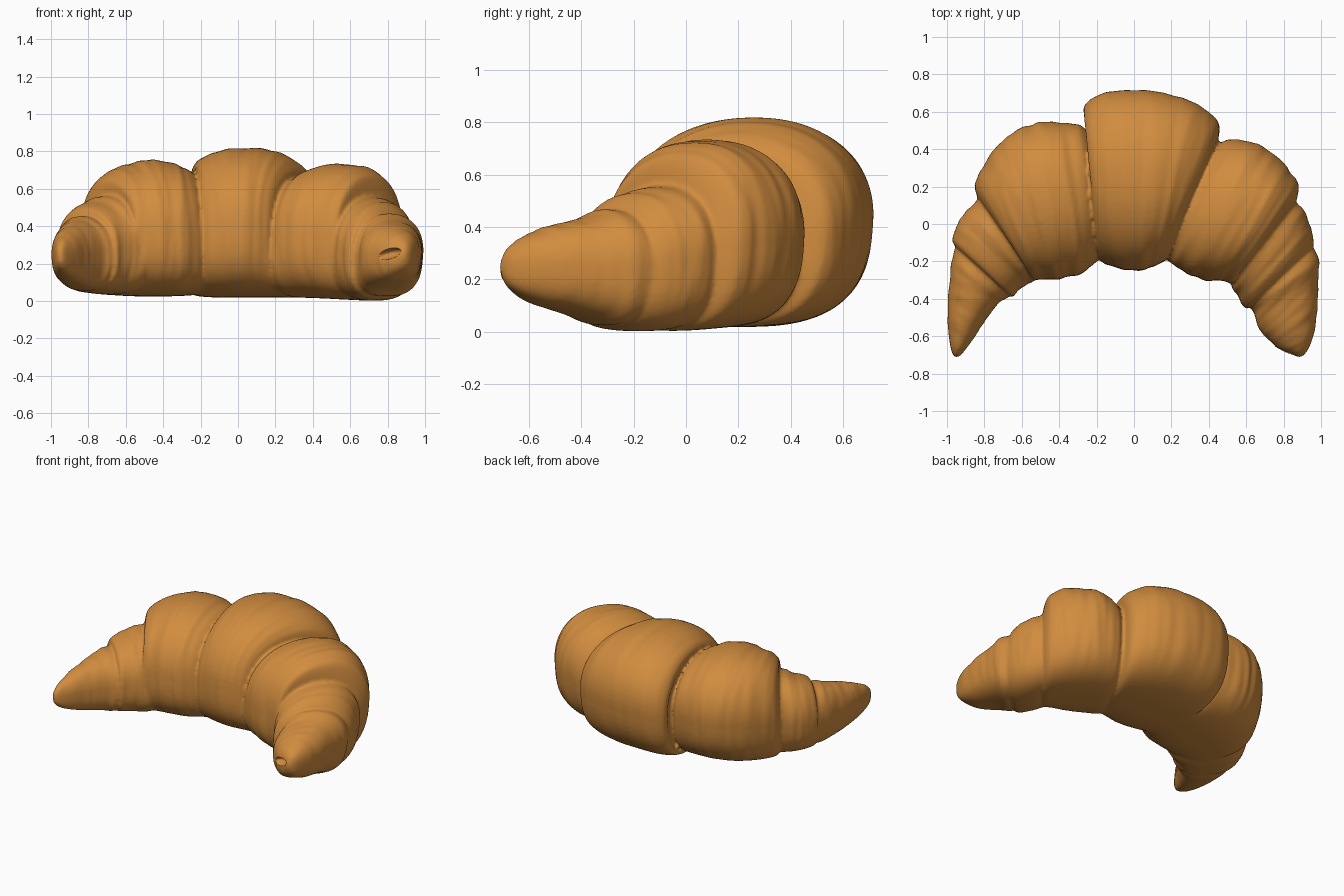
import bpy, bmesh, math
from mathutils import Vector, noise

crust = bpy.data.materials.new("golden_crust")
crust.diffuse_color = (0.64, 0.265, 0.05, 1)

N = 72       # points round each section
STEPS = 10   # rings between stations
parts = []


def catmull(a, b, c, d, t):
    return [0.5 * (2 * q + (r - p) * t + (2 * p - 5 * q + 4 * r - s) * t * t
                   + (3 * q - p - 3 * r + s) * t ** 3)
            for p, q, r, s in zip(a, b, c, d)]


def power(v, e):
    return math.copysign(abs(v) ** e, v)


def section(st, s, seed, wrinkle):
    """Flat-bottomed dough section between an inner and an outer plan point."""
    ix, iy, ox, oy, zt, zb = st
    ring = []
    for k in range(N):
        a = 2 * math.pi * k / N
        c, n = math.cos(a), math.sin(a)
        e = 0.92 if n > 0 else 0.72
        u, v = power(c, e), power(n, e)
        u = (u + 0.05 * v) / 1.002
        # folds running round the roll, fading out underneath
        fade = min(1, max(0, (n + 0.9) / 0.7))
        f = noise.noise(Vector((s * 1.6 + seed, 0.7 * c, 0.7 * n)))
        f += 0.5 * noise.noise(Vector((s * 3.5 + seed, 1.1 * c, 1.1 * n + 5)))
        g = 1 + wrinkle * fade * f
        h = 0.5 + 0.5 * u * g
        z = (zt + zb) / 2 + (zt - zb) / 2 * v * g
        ring.append((ix + (ox - ix) * h, iy + (oy - iy) * h, z))
    return ring


def roll(name, stations, seed, wrinkle):
    """Sweep sections through stations (inner x, y, outer x, y, top z, bottom z)."""
    p = [stations[0]] + stations + [stations[-1]]
    rings = []
    for i in range(len(stations) - 1):
        for j in range(STEPS):
            t = j / STEPS
            rings.append(section(catmull(*p[i:i + 4], t), i + t, seed, wrinkle))
    rings.append(section(stations[-1], len(stations) - 1, seed, wrinkle))
    bm = bmesh.new()
    loops = [[bm.verts.new(v) for v in r] for r in rings]
    for a, b in zip(loops, loops[1:]):
        for k in range(N):
            m = (k + 1) % N
            bm.faces.new((a[k], a[m], b[m], b[k]))
    bm.faces.new(loops[0][::-1])
    bm.faces.new(loops[-1])
    bmesh.ops.recalc_face_normals(bm, faces=bm.faces)
    me = bpy.data.meshes.new(name)
    bm.to_mesh(me)
    bm.free()
    me.materials.append(crust)
    ob = bpy.data.objects.new(name, me)
    bpy.context.collection.objects.link(ob)
    parts.append(ob)


# big middle roll
roll("center_roll", [
    (-0.16, -0.14, -0.23, 0.53, 0.62, 0.05),
    (-0.19, -0.18, -0.27, 0.62, 0.72, 0.03),
    (-0.12, -0.225, -0.18, 0.695, 0.785, 0.02),
    (0.0, -0.25, 0.02, 0.712, 0.818, 0.018),
    (0.08, -0.235, 0.2, 0.692, 0.815, 0.018),
    (0.13, -0.21, 0.36, 0.63, 0.775, 0.018),
    (0.17, -0.19, 0.45, 0.54, 0.71, 0.02),
    (0.17, -0.15, 0.45, 0.44, 0.61, 0.04)], 1.3, 0.018)

# shoulder rolls
roll("left_roll", [
    (-0.15, -0.16, -0.2, 0.45, 0.62, 0.04),
    (-0.22, -0.21, -0.29, 0.53, 0.69, 0.03),
    (-0.30, -0.27, -0.42, 0.545, 0.74, 0.025),
    (-0.38, -0.29, -0.55, 0.53, 0.75, 0.025),
    (-0.45, -0.295, -0.66, 0.475, 0.74, 0.025),
    (-0.52, -0.295, -0.78, 0.355, 0.70, 0.03),
    (-0.54, -0.30, -0.85, 0.22, 0.635, 0.035),
    (-0.53, -0.27, -0.83, 0.12, 0.53, 0.05)], 7.1, 0.03)
roll("right_roll", [
    (0.14, -0.15, 0.38, 0.38, 0.6, 0.04),
    (0.19, -0.2, 0.48, 0.44, 0.67, 0.02),
    (0.28, -0.26, 0.60, 0.45, 0.72, 0.015),
    (0.37, -0.295, 0.72, 0.395, 0.733, 0.01),
    (0.46, -0.305, 0.82, 0.30, 0.72, 0.005),
    (0.52, -0.315, 0.88, 0.2, 0.66, 0.005),
    (0.53, -0.30, 0.86, 0.1, 0.55, 0.03)], 12.6, 0.03)

# narrow folds before the tips
roll("left_fold", [
    (-0.45, -0.24, -0.78, 0.2, 0.54, 0.05),
    (-0.52, -0.30, -0.86, 0.11, 0.56, 0.035),
    (-0.58, -0.325, -0.93, 0.03, 0.53, 0.04),
    (-0.65, -0.385, -0.97, -0.08, 0.49, 0.05),
    (-0.66, -0.37, -0.95, -0.13, 0.43, 0.07)], 21.4, 0.04)
roll("right_fold", [
    (0.48, -0.26, 0.83, 0.15, 0.54, 0.03),
    (0.53, -0.34, 0.895, 0.09, 0.56, 0.005),
    (0.57, -0.41, 0.94, 0.0, 0.53, 0.003),
    (0.6, -0.45, 0.96, -0.1, 0.49, 0.015),
    (0.62, -0.44, 0.95, -0.14, 0.43, 0.04)], 33.8, 0.04)

# tapering tips
roll("left_tip", [
    (-0.62, -0.30, -0.92, -0.05, 0.42, 0.08),
    (-0.68, -0.39, -0.965, -0.15, 0.455, 0.055),
    (-0.735, -0.43, -0.985, -0.28, 0.43, 0.07),
    (-0.79, -0.51, -0.995, -0.42, 0.40, 0.095),
    (-0.85, -0.60, -0.995, -0.54, 0.365, 0.125),
    (-0.90, -0.67, -0.985, -0.64, 0.325, 0.16),
    (-0.93, -0.703, -0.97, -0.695, 0.29, 0.195),
    (-0.944, -0.713, -0.955, -0.712, 0.255, 0.235)], 41.2, 0.05)
roll("right_tip", [
    (0.58, -0.40, 0.92, -0.08, 0.43, 0.05),
    (0.63, -0.46, 0.98, -0.16, 0.465, 0.025),
    (0.66, -0.53, 0.99, -0.24, 0.44, 0.055),
    (0.70, -0.60, 0.98, -0.38, 0.415, 0.085),
    (0.75, -0.65, 0.975, -0.50, 0.385, 0.11),
    (0.80, -0.68, 0.955, -0.61, 0.35, 0.145),
    (0.85, -0.70, 0.925, -0.68, 0.31, 0.185),
    (0.885, -0.713, 0.895, -0.711, 0.255, 0.24)], 55.5, 0.05)

# fuse the rolls into one continuous dough skin
bpy.ops.object.select_all(action='DESELECT')
for ob in parts:
    ob.select_set(True)
body = parts[0]
bpy.context.view_layer.objects.active = body
bpy.ops.object.join()
body.name = body.data.name = "croissant_body"

# cutter for the curled notch in the right tip
bpy.ops.mesh.primitive_uv_sphere_add(segments=24, ring_count=12, radius=1,
                                     location=(0.80, -0.71, 0.25),
                                     rotation=(0, math.radians(-15), 0))
cutter = bpy.context.object
cutter.name = "tip_notch_cutter"
cutter.scale = (0.075, 0.075, 0.03)
cutter.hide_render = True

bpy.ops.object.select_all(action='DESELECT')
body.select_set(True)
bpy.context.view_layer.objects.active = body
skin = body.modifiers.new("skin", 'REMESH')
skin.mode = 'VOXEL'
skin.voxel_size = 0.011
notch = body.modifiers.new("notch", 'BOOLEAN')
notch.operation = 'DIFFERENCE'
notch.object = cutter
soften = body.modifiers.new("soften", 'SMOOTH')
soften.factor = 0.5
soften.iterations = 3
for m in ("skin", "notch", "soften"):
    bpy.ops.object.modifier_apply(modifier=m)
bpy.data.objects.remove(cutter)
body.data.materials.clear()
body.data.materials.append(crust)
for f in body.data.polygons:
    f.material_index = 0
bpy.ops.object.shade_smooth_by_angle(angle=math.radians(60))
